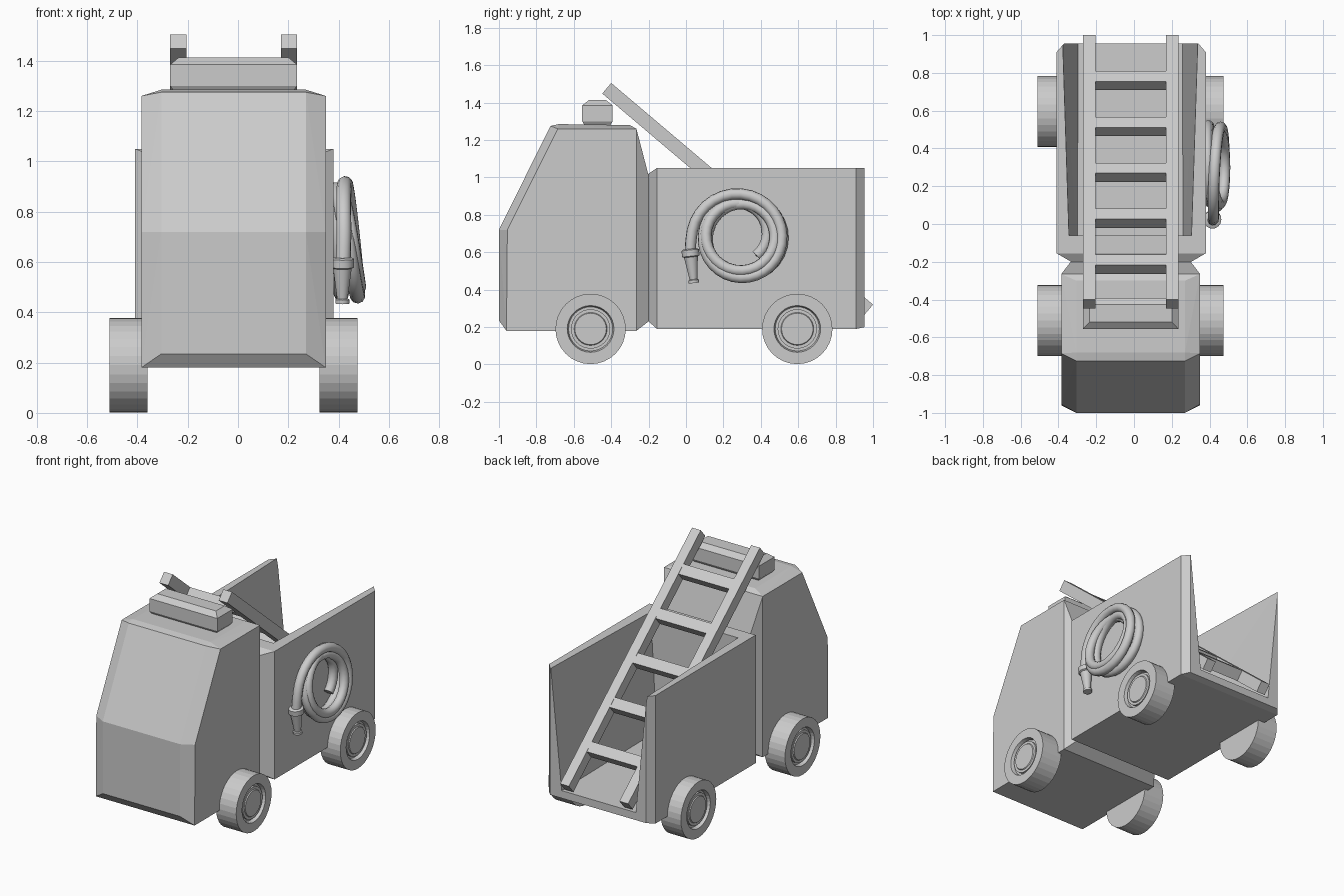
import bpy, bmesh, math
from mathutils import Matrix, Vector

if "Cube" in bpy.data.objects:
    bpy.data.objects.remove(bpy.data.objects["Cube"])

GREY = (0.6, 0.6, 0.6, 1)
paint = bpy.data.materials.new("light_grey")
paint.use_nodes = True
paint.diffuse_color = GREY
paint.node_tree.nodes["Principled BSDF"].inputs["Base Color"].default_value = GREY


def finish(name, bm, matrix=Matrix()):
    bmesh.ops.recalc_face_normals(bm, faces=bm.faces)
    mesh = bpy.data.meshes.new(name)
    bm.to_mesh(mesh)
    bm.free()
    mesh.materials.append(paint)
    obj = bpy.data.objects.new(name, mesh)
    obj.matrix_world = matrix
    bpy.context.collection.objects.link(obj)
    return obj


def hull(name, centre, points):
    """Symmetric convex solid from (half width, y, z) corners."""
    bm = bmesh.new()
    for w, y, z in points:
        for side in (-1, 1):
            bm.verts.new((centre + side * w, y, z))
    bmesh.ops.convex_hull(bm, input=bm.verts)
    bmesh.ops.dissolve_limit(bm, angle_limit=0.02, verts=bm.verts, edges=bm.edges)
    return finish(name, bm)


def lathe(name, profile, steps, matrix):
    """Spin (radius, z) points around z."""
    bm = bmesh.new()
    verts = [bm.verts.new((r, 0, z)) for r, z in profile]
    edges = [bm.edges.new(pair) for pair in zip(verts, verts[1:])]
    bmesh.ops.spin(bm, geom=verts + edges, axis=(0, 0, 1), cent=(0, 0, 0),
                   angle=math.tau, steps=steps)
    bmesh.ops.remove_doubles(bm, verts=bm.verts, dist=0.0005)
    return finish(name, bm, matrix)


def box(name, size, matrix):
    bm = bmesh.new()
    bmesh.ops.create_cube(bm, size=1, matrix=Matrix.Diagonal((*size, 1)))
    return finish(name, bm, matrix)


def smooth(obj):
    bpy.ops.object.select_all(action='DESELECT')
    obj.select_set(True)
    bpy.context.view_layer.objects.active = obj
    bpy.ops.object.shade_smooth_by_angle(angle=math.radians(40))


# Cab with sloped windscreen and chamfered edges
OUT, IN, BACK = 0.367, 0.287, 0.318
hull("cab", -0.0175, [
    (OUT, -0.96, 0.18), (OUT, -0.955, 0.72), (OUT, -0.685, 1.26),
    (OUT, -0.265, 1.26), (OUT, -0.265, 0.18),
    (IN, -1.0, 0.235), (IN, -1.0, 0.72), (IN, -0.725, 1.275),
    (IN, -0.68, 1.285), (IN, -0.3, 1.28),
    (BACK, -0.2, 1.01), (BACK, -0.2, 0.23)])

# Rear tub, hollowed out and open at the back
tub = hull("rear_tub", -0.015, [
    (w, y, z) for w, y, low, high in (
        (0.318, -0.2, 0.23, 1.02), (0.395, -0.155, 0.19, 1.05),
        (0.395, 0.91, 0.19, 1.05), (0.356, 0.955, 0.2, 1.05))
    for z in (low, high)])
cutter = hull("tub_cutter", -0.02, [
    (0.28, -0.06, 0.26), (0.275, 1.05, 0.25),
    (0.33, -0.06, 1.15), (0.366, 1.05, 1.15)])
cutter.hide_render = True
cut = tub.modifiers.new("hollow", 'BOOLEAN')
cut.operation = 'DIFFERENCE'
cut.solver = 'EXACT'
cut.object = cutter
bpy.context.view_layer.objects.active = tub
tub.select_set(True)
bpy.ops.object.modifier_apply(modifier="hollow")
bpy.data.objects.remove(cutter)

# Roof light bar on a narrower foot
hull("light_bar", -0.0175, [
    (w, y, z) for w, front, rear, z in (
        (0.252, -0.555, -0.392, 1.3), (0.252, -0.555, -0.392, 1.385),
        (0.218, -0.52, -0.427, 1.413))
    for y in (front, rear)])
hull("light_bar_foot", -0.0175, [
    (w, y, z) for w, front, rear, z in (
        (0.252, -0.555, -0.392, 1.3), (0.235, -0.54, -0.407, 1.275))
    for y in (front, rear)])

# Ladder leaning from the tub floor over the cab
top, foot = Vector((-0.0175, -0.4, 1.505)), Vector((-0.0175, 1.0, 0.32))
length, thick = (foot - top).length, 0.074
slope = Matrix.Translation(top) @ Matrix.Rotation(
    math.atan2(foot.z - top.z, foot.y - top.y), 4, 'X')
for name, x in (("right", -0.22), ("left", 0.22)):
    box("ladder_rail_" + name, (0.065, length, thick),
        slope @ Matrix.Translation((x, length / 2, -thick / 2)))
for i in range(5):
    along = (0.783 - 0.243 * i - top.y) * length / (foot.y - top.y)
    box(f"ladder_rung_{i + 1}", (0.38, 0.072, thick - 0.002),
        slope @ Matrix.Translation((0, along, -thick / 2)))

# Wheels with recessed groove and hub
WHEEL = [(0, 0), (0.188, 0), (0.188, 0.15), (0.125, 0.15), (0.118, 0.125),
         (0.105, 0.125), (0.105, 0.14), (0.088, 0.14), (0.084, 0.146), (0, 0.146)]
for end, y in (("front", -0.51), ("rear", 0.595)):
    for side, x, turn in (("left", 0.325, 1), ("right", -0.36, -1)):
        lathe(f"{end}_{side}_wheel", WHEEL, 32,
              Matrix.Translation((x, y, 0.19))
              @ Matrix.Rotation(turn * math.pi / 2, 4, 'Y'))

# Coiled hose: wobbling loops hung on the left wall
path = [Vector((0.418, 0.022, 0.6)), Vector((0.42, 0.026, 0.66))]
STEPS, TURNS = 110, 3.6
for i in range(STEPS + 1):
    t = i / STEPS
    a = math.pi * 0.94 - t * TURNS * math.tau
    r = 0.235 - 0.075 * t + 0.012 * math.sin(a * 0.7)
    cy = 0.275 + 0.03 * math.sin(t * math.pi)
    cz = 0.67 + 0.02 * t
    x = 0.425 + 0.035 * math.sin(t * TURNS * 2.9) - 0.02 * math.sin(a)
    path.append(Vector((x, cy + r * math.cos(a), cz + r * math.sin(a))))
curve = bpy.data.curves.new("hose", 'CURVE')
curve.dimensions = '3D'
curve.bevel_depth = 0.03
curve.bevel_resolution = 3
curve.use_fill_caps = True
spline = curve.splines.new('POLY')
spline.points.add(len(path) - 1)
for point, co in zip(spline.points, path):
    point.co = (*co, 1)
curve.materials.append(paint)
hose = bpy.data.objects.new("hose", curve)
bpy.context.collection.objects.link(hose)
bpy.ops.object.select_all(action='DESELECT')
hose.select_set(True)
bpy.context.view_layer.objects.active = hose
bpy.ops.object.convert(target='MESH')
smooth(bpy.context.view_layer.objects.active)

# Hose nozzle with collar and flared tip
nozzle = lathe("hose_nozzle", [
    (0, 0), (0.028, 0), (0.028, 0.016), (0.021, 0.02), (0.037, 0.14),
    (0.047, 0.145), (0.047, 0.178), (0.036, 0.184), (0, 0.184)], 24,
    Matrix.Translation((0.415, 0.042, 0.435)) @ Matrix.Rotation(0.11, 4, 'X'))
smooth(nozzle)
